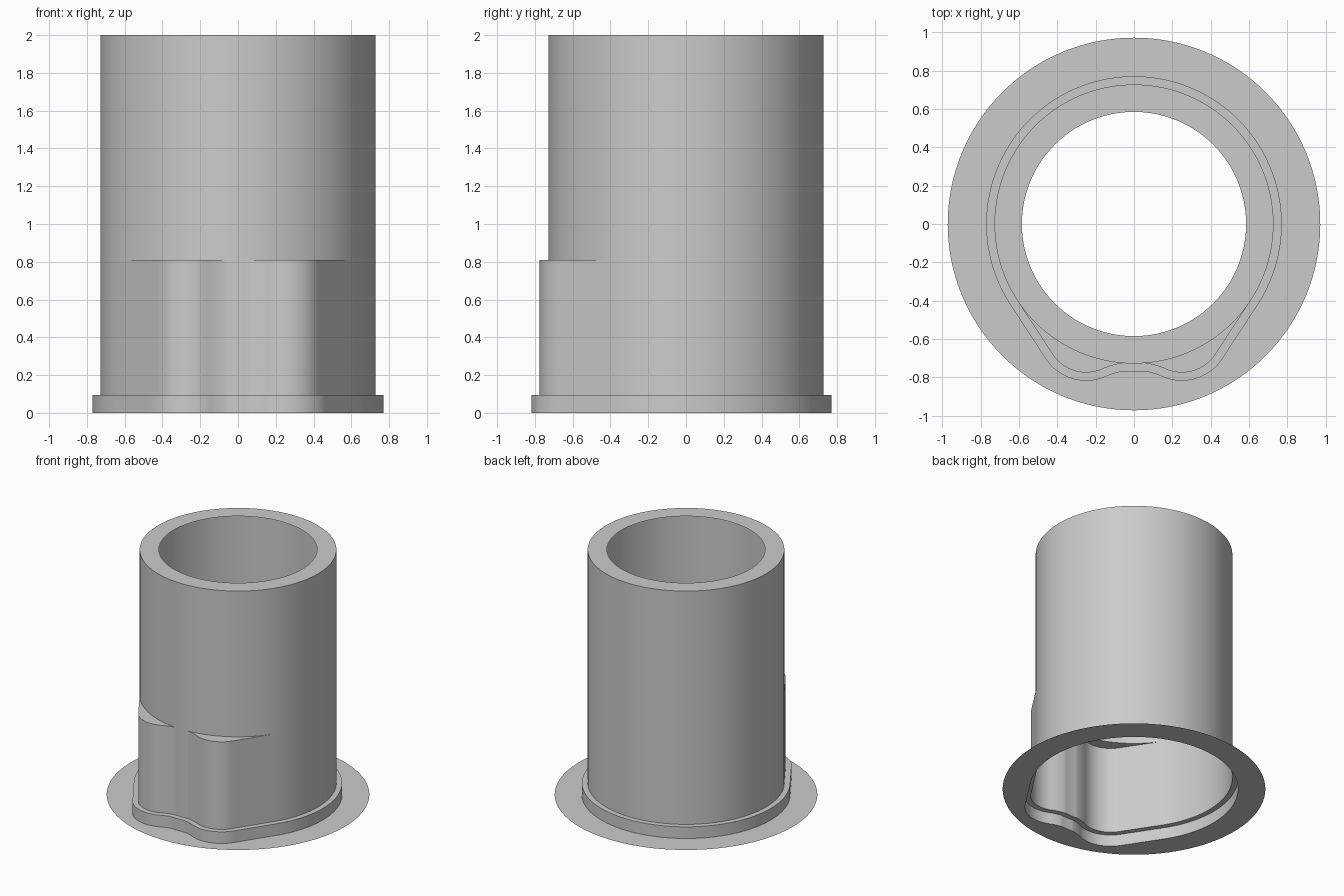
import bpy
import bmesh
from math import sin, cos, pi, atan2, hypot
from mathutils import Vector

cube = bpy.data.objects.get("Cube")
if cube:
    bpy.data.objects.remove(cube)

BODY_R, FLANGE_R, BORE_R = 0.728, 0.972, 0.585
RIM_OFFSET, RIM_Z, LEDGE_Z, TOP_Z = 0.043, 0.095, 0.81, 2.0
LOBE_X, LOBE_Y, NOTCH_Y = 0.25, -0.775, -0.722

grey = bpy.data.materials.new("plain grey")
grey.use_nodes = True
grey.diffuse_color = (0.6, 0.6, 0.6, 1)
grey.node_tree.nodes["Principled BSDF"].inputs["Base Color"].default_value = (0.6, 0.6, 0.6, 1)


def arc(cx, cy, r, a, b, n):
    return [Vector((cx + r * cos(a + (b - a) * i / n),
                    cy + r * sin(a + (b - a) * i / n))) for i in range(n + 1)]


def keyed_outline(offset):
    """Circle with two rounded lobes at the front, grown by an offset."""
    tilt = -0.58                                   # direction of the straight flank's normal
    c, s = cos(tilt), sin(tilt)
    lobe_r = (BODY_R - LOBE_X * c - LOBE_Y * s) / (1 + s)
    lobe_cy = LOBE_Y + lobe_r
    d = lobe_cy - NOTCH_Y                          # notch arc touches both lobes
    notch_r = (LOBE_X ** 2 + d * d - lobe_r ** 2) / (2 * (lobe_r - d))
    notch_cy = NOTCH_Y - notch_r
    join = atan2(lobe_cy - notch_cy, LOBE_X)
    # right half, from the notch round to the back
    half = arc(0, notch_cy, notch_r - offset, pi / 2, join, 14)
    half += arc(LOBE_X, lobe_cy, lobe_r + offset, join - pi, tilt, 24)[1:]
    back = arc(0, 0, BODY_R + offset, tilt, pi / 2, 60)
    start = half[-1]
    half += [start.lerp(back[0], i / 10) for i in range(1, 10)] + back
    low = BODY_R + offset
    half = [p if p.length > low else p.normalized() * low for p in half]
    return half + [Vector((-p.x, p.y)) for p in half[-2:0:-1]]


def circle_like(outline, r):
    return [p.normalized() * r for p in outline]


def strip(name, lower, z0, upper, z1):
    """Surface between two matching closed loops."""
    bm = bmesh.new()
    a = [bm.verts.new((p.x, p.y, z0)) for p in lower]
    b = [bm.verts.new((p.x, p.y, z1)) for p in upper]
    n = len(a)
    for i in range(n):
        j = (i + 1) % n
        gap = max((a[i].co - b[i].co).length, (a[j].co - b[j].co).length)
        if gap > 1e-4:
            bm.faces.new((a[i], a[j], b[j], b[i])).smooth = True
    bmesh.ops.remove_doubles(bm, verts=bm.verts, dist=1e-5)
    bmesh.ops.delete(bm, geom=[v for v in bm.verts if not v.link_faces], context='VERTS')
    mesh = bpy.data.meshes.new(name)
    bm.to_mesh(mesh)
    bm.free()
    mesh.materials.append(grey)
    obj = bpy.data.objects.new(name, mesh)
    bpy.context.collection.objects.link(obj)


body = keyed_outline(0)
rim = keyed_outline(RIM_OFFSET)
tube = circle_like(body, BODY_R)

# thin flange and stepped rim
strip("base_flange", circle_like(rim, FLANGE_R), 0, rim, 0)
strip("rim_wall", rim, 0, rim, RIM_Z)
strip("rim_step", rim, RIM_Z, body, RIM_Z)
# keyed lower body with its lobe ledges
strip("keyed_body", body, RIM_Z, body, LEDGE_Z)
strip("lobe_ledges", body, LEDGE_Z, tube, LEDGE_Z)
# round upper tube and the ring that closes it
strip("upper_tube", tube, LEDGE_Z, tube, TOP_Z)
strip("top_ring", tube, TOP_Z, circle_like(body, BORE_R), TOP_Z)
